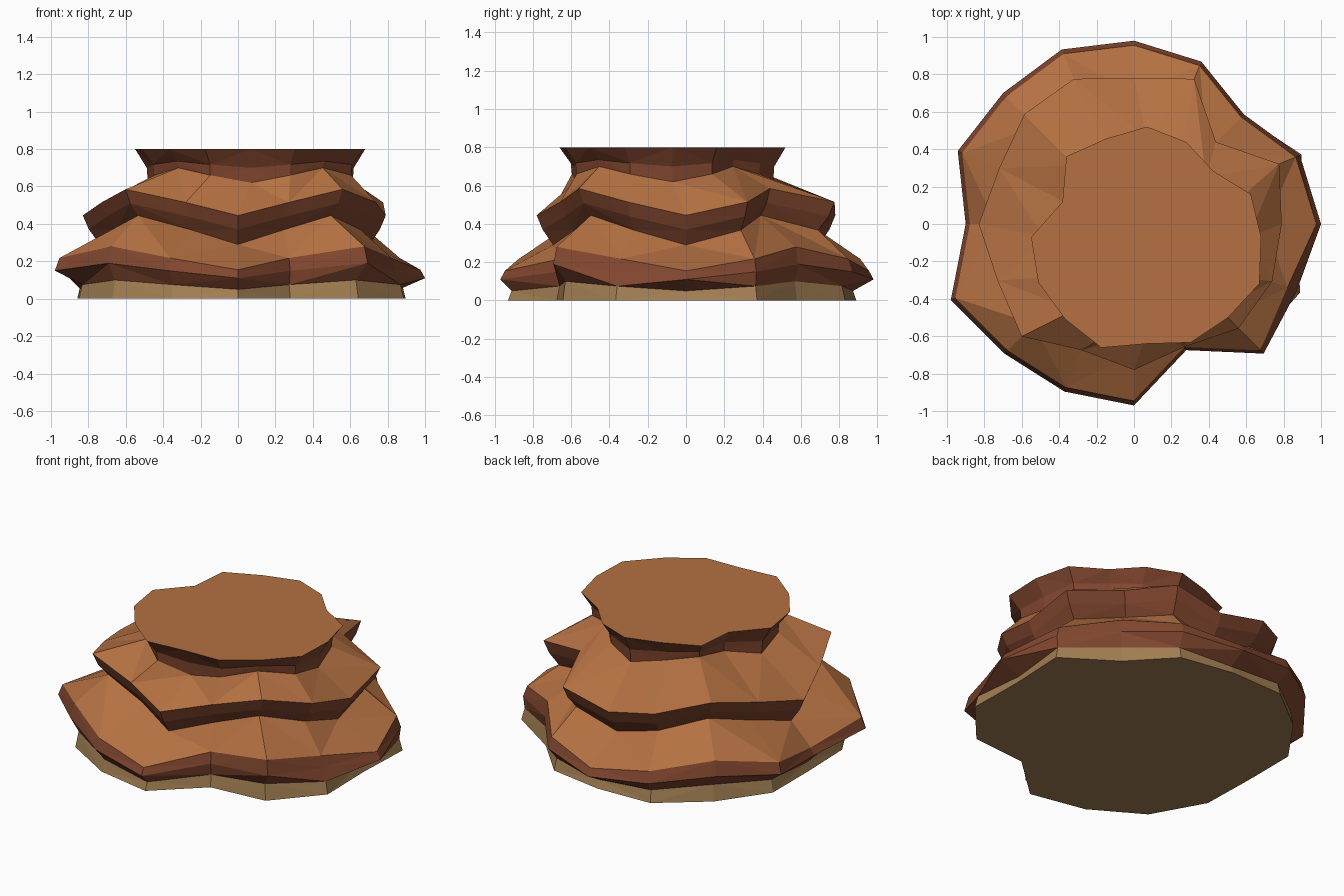
import bpy, bmesh, math

if "Cube" in bpy.data.objects:
    bpy.data.objects.remove(bpy.data.objects["Cube"])

N = 16

# Outline radii every 22.5 degrees, starting at +x
FOOT = [.88, .97, .82, .90, .89, .95, .92, .93, .86, .92, .95, .93, .93, .73, .91, .96]
LOW = [1.0, .96, .83, .94, .98, 1.01, .99, 1.02, .90, 1.06, .98, .97, .97, .73, .98, .91]
MID = [.79, .84, .62, .84, .78, .84, .83, .78, .83, .79, .85, .73, .78, .71, .79, .80]
TOP = [.61, .60, .50, .55, .59, .57, .61, .49, .62, .63, .62, .64, .57, .61, .61, .65]


def material(name, rgb):
    m = bpy.data.materials.new(name)
    m.diffuse_color = (*rgb, 1)
    m.use_nodes = True
    m.node_tree.nodes["Principled BSDF"].inputs["Base Color"].default_value = m.diffuse_color
    return m


# Palette slots shared by every stratum
ORANGE, DARK, TAN = 0, 1, 2
PALETTE = [material("sunlit_rock", (.46, .165, .055)),
           material("dark_rock", (.22, .062, .028)),
           material("sandy_rock", (.36, .21, .085))]


def ring(radii, scale, z_axis, z_diag, shift=0.0):
    """Wavy ring: z_axis on the x/y axes, z_diag on the diagonals."""
    pts = []
    for i, r in enumerate(radii):
        a = 2 * math.pi * i / N
        w = (1 - math.cos(4 * a)) / 2
        pts.append((r * scale * math.cos(a) + shift,
                    r * scale * math.sin(a) - shift,
                    z_axis + (z_diag - z_axis) * w))
    return pts


def layer(name, rings, slots, cap=None):
    """Skin a stack of rings, one material slot per band; cap 'bottom' or 'top'."""
    bm = bmesh.new()
    rows = [[bm.verts.new(p) for p in r] for r in rings]
    for k, slot in enumerate(slots):
        lo, hi = rows[k], rows[k + 1]
        for i in range(N):
            j = (i + 1) % N
            if i % 2:
                tris = ((lo[i], lo[j], hi[j]), (lo[i], hi[j], hi[i]))
            else:
                tris = ((lo[i], lo[j], hi[i]), (lo[j], hi[j], hi[i]))
            for t in tris:
                bm.faces.new(t).material_index = slot
    if cap == "bottom":
        bm.faces.new(rows[0][::-1]).material_index = TAN
    if cap == "top":
        bm.faces.new(rows[-1]).material_index = ORANGE
    me = bpy.data.meshes.new(name)
    for m in PALETTE:
        me.materials.append(m)
    bm.to_mesh(me)
    bm.free()
    ob = bpy.data.objects.new(name, me)
    bpy.context.collection.objects.link(ob)
    return ob


# Rings where neighbouring strata meet
base_top = ring(FOOT, .98, .05, .10)
neck_low = ring(MID, .89, .29, .445)
neck_high = ring(TOP, .89, .62, .70, .07)

# Sandy footing
layer("base", [ring(FOOT, 1, 0, 0), base_top], [TAN], "bottom")

# Wide lower ledge: underside, lip, slope
layer("lower_ledge",
      [base_top, ring(LOW, 1, .11, .19), ring(LOW, .975, .155, .28), neck_low],
      [DARK, DARK, ORANGE])

# Middle ledge: underside, lip, slope
layer("middle_ledge",
      [neck_low, ring(MID, .96, .37, .51), ring(MID, 1, .445, .585), neck_high],
      [DARK, DARK, ORANGE])

# Overhanging flat cap, set off toward the front right
layer("cap",
      [neck_high, ring(TOP, .90, .70, .735, .07), ring(TOP, 1, .80, .80, .07)],
      [DARK, DARK], "top")
